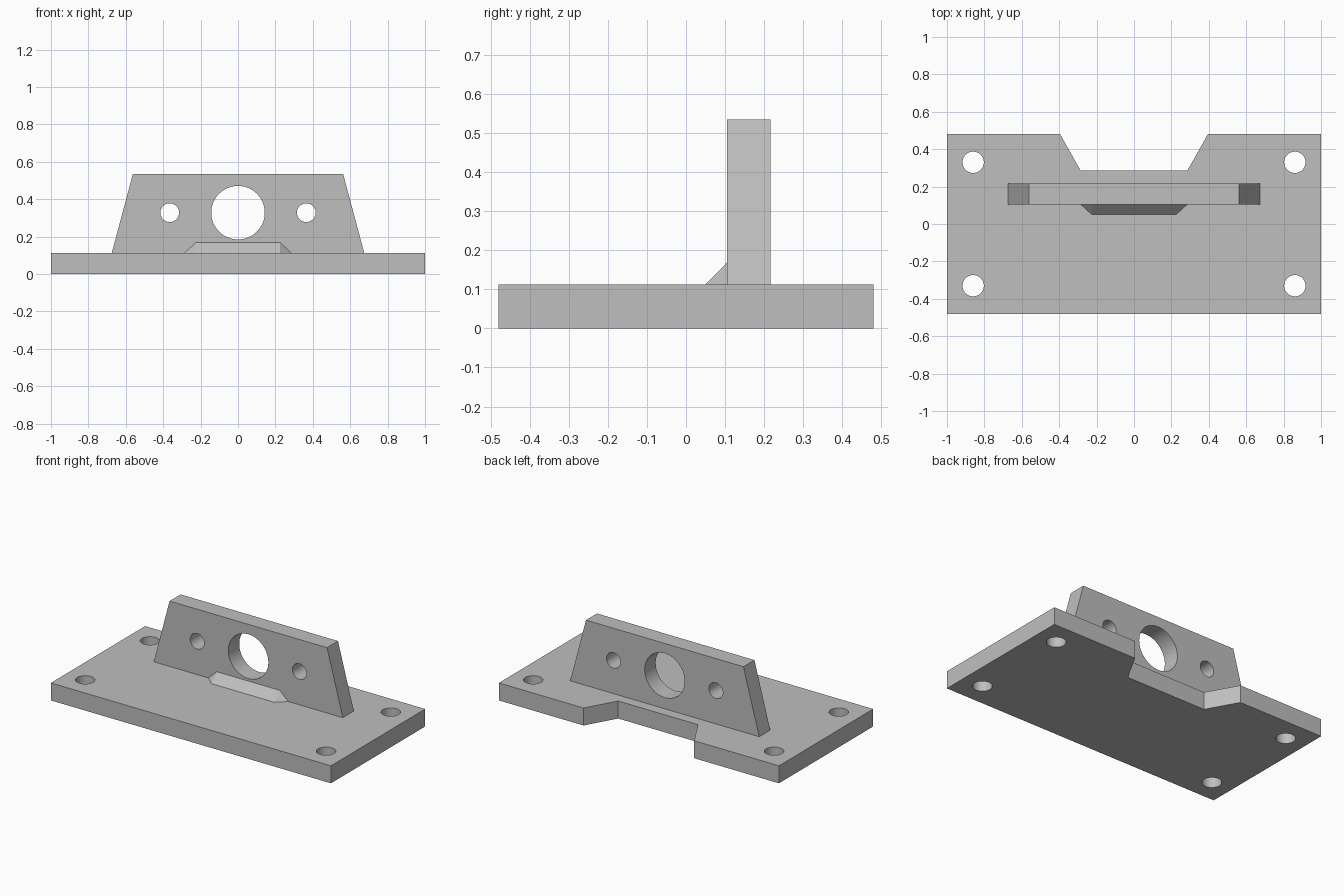
import bpy
import bmesh
import math
from mathutils import Matrix

cube = bpy.data.objects.get("Cube")
if cube:
    bpy.data.objects.remove(cube, do_unlink=True)

# One plain grey for the whole bracket
grey = bpy.data.materials.new("plain grey")
grey.use_nodes = True
colour = (0.52, 0.52, 0.52, 1)
grey.diffuse_color = colour
grey.node_tree.nodes["Principled BSDF"].inputs["Base Color"].default_value = colour

BASE_TOP = 0.113
FACE_Y, BACK_Y = 0.105, 0.217


def add_object(name, bm):
    bmesh.ops.recalc_face_normals(bm, faces=bm.faces)
    mesh = bpy.data.meshes.new(name)
    bm.to_mesh(mesh)
    bm.free()
    mesh.materials.append(grey)
    obj = bpy.data.objects.new(name, mesh)
    bpy.context.collection.objects.link(obj)
    return obj


def mirrored(half):
    """Close a right-hand outline with its mirror image across x = 0."""
    return half + [(-x, v) for x, v in reversed(half)]


def extruded(name, outline, place, direction):
    bm = bmesh.new()
    face = bm.faces.new([bm.verts.new(place(a, b)) for a, b in outline])
    result = bmesh.ops.extrude_face_region(bm, geom=[face], use_keep_orig=True)
    moved = [v for v in result["geom"] if isinstance(v, bmesh.types.BMVert)]
    bmesh.ops.translate(bm, verts=moved, vec=direction)
    return add_object(name, bm)


def drill(obj, holes, axis):
    """Cut round through-holes given as (centre, radius) along an axis."""
    bm = bmesh.new()
    turn = Matrix.Rotation(math.pi / 2, 4, "X") if axis == "Y" else Matrix()
    for centre, radius in holes:
        bmesh.ops.create_cone(bm, cap_ends=True, segments=64, radius1=radius,
                              radius2=radius, depth=0.4,
                              matrix=Matrix.Translation(centre) @ turn)
    cutter = add_object(obj.name + "_cutter", bm)
    cutter.hide_render = True
    mod = obj.modifiers.new("holes", "BOOLEAN")
    mod.object = cutter
    mod.operation = "DIFFERENCE"
    mod.solver = "EXACT"
    # Bake the cut and discard the helper
    graph = bpy.context.evaluated_depsgraph_get()
    baked = bpy.data.meshes.new_from_object(obj.evaluated_get(graph))
    obj.modifiers.clear()
    obj.data = baked
    bpy.data.objects.remove(cutter, do_unlink=True)
    baked.shade_smooth()
    baked.set_sharp_from_angle(angle=math.radians(30))


# Base plate with a tapered notch in its rear edge
base = extruded("base_plate",
                mirrored([(1, -0.48), (1, 0.48), (0.395, 0.48), (0.285, 0.285)]),
                lambda x, y: (x, y, 0), (0, 0, BASE_TOP))
drill(base, [((sx * 0.86, sy * 0.33, 0.05), 0.057)
             for sx in (-1, 1) for sy in (-1, 1)], "Z")

# Trapezoidal upright with a large bore and two bolt holes
upright = extruded("upright_plate",
                   mirrored([(0.675, BASE_TOP), (0.562, 0.535)]),
                   lambda x, z: (x, FACE_Y, z), (0, BACK_Y - FACE_Y, 0))
drill(upright, [((x, 0.16, 0.328), r)
                for x, r in ((0, 0.143), (-0.365, 0.05), (0.365, 0.05))], "Y")

# Chamfered support rib at the foot of the upright
bm = bmesh.new()
for s in (-1, 1):
    for point in ((s * 0.285, FACE_Y, BASE_TOP), (s * 0.225, 0.05, BASE_TOP),
                  (s * 0.225, FACE_Y, 0.169)):
        bm.verts.new(point)
bmesh.ops.convex_hull(bm, input=bm.verts)
bmesh.ops.dissolve_limit(bm, angle_limit=0.01, verts=bm.verts, edges=bm.edges)
add_object("support_rib", bm)
